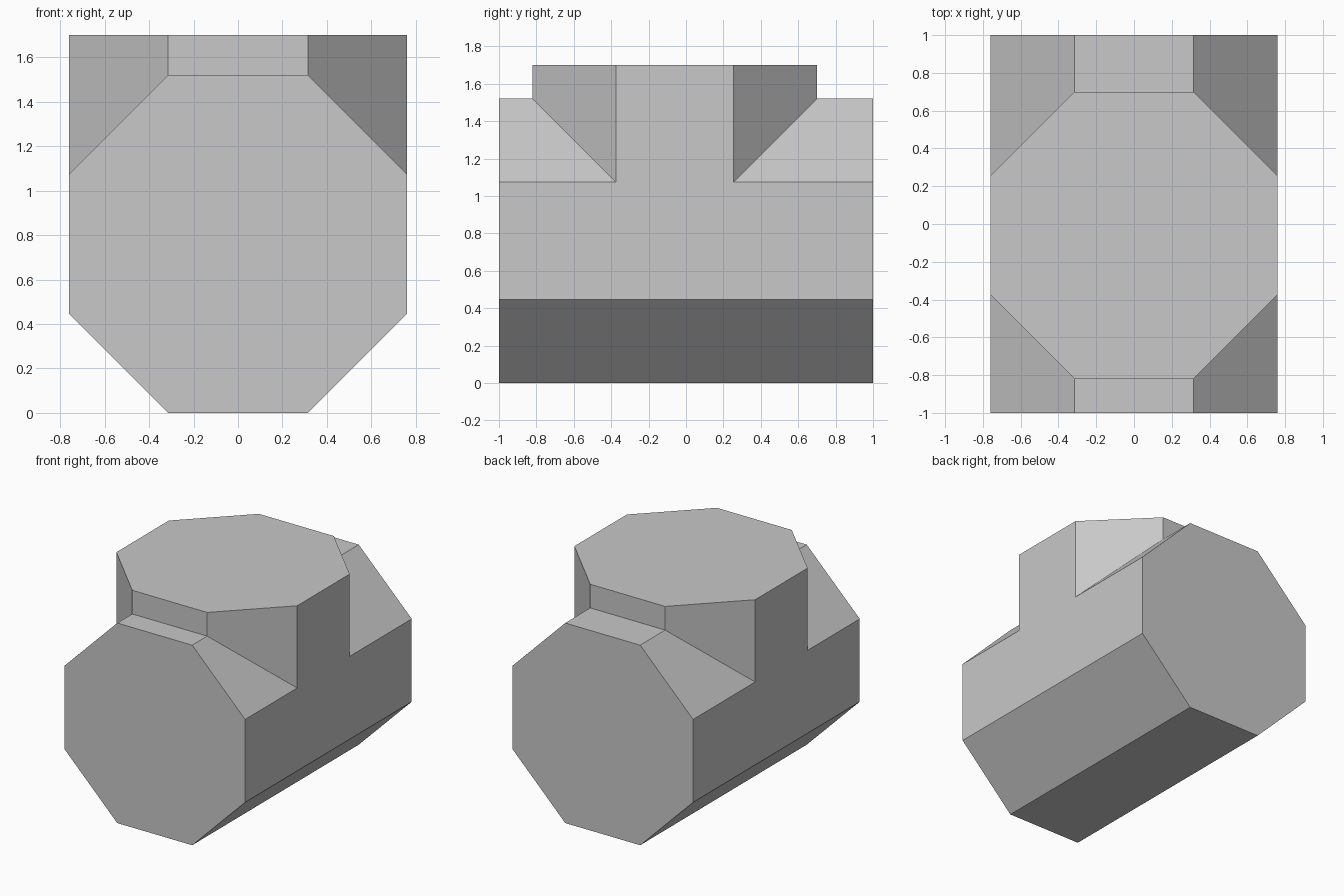
import bpy, bmesh, math
from mathutils import Matrix

cube = bpy.data.objects.get("Cube")
if cube:
    bpy.data.objects.remove(cube, do_unlink=True)

APOTHEM = 0.76      # half width across flats, shared by both prisms
LENGTH = 2.0
TOP = 1.70
TOWER_Y = -0.06

grey = bpy.data.materials.new("light grey")
grey.use_nodes = True
grey.diffuse_color = (0.58, 0.58, 0.58, 1)
grey.node_tree.nodes["Principled BSDF"].inputs["Base Color"].default_value = grey.diffuse_color


def octagon_prism(name, depth, placement):
    """Octagonal prism with flats facing the axes."""
    radius = APOTHEM / math.cos(math.pi / 8)
    bm = bmesh.new()
    bmesh.ops.create_cone(bm, cap_ends=True, segments=8, radius1=radius,
                          radius2=radius, depth=depth,
                          matrix=placement @ Matrix.Rotation(math.pi / 8, 4, "Z"))
    # Snap so that the flush sides are exactly coplanar
    for v in bm.verts:
        v.co = [round(c, 5) for c in v.co]
    bmesh.ops.recalc_face_normals(bm, faces=bm.faces)
    mesh = bpy.data.meshes.new(name)
    bm.to_mesh(mesh)
    bm.free()
    mesh.materials.append(grey)
    obj = bpy.data.objects.new(name, mesh)
    bpy.context.collection.objects.link(obj)
    return obj


# Lying prism, running front to back
body = octagon_prism("octagonal_body", LENGTH,
                     Matrix.Translation((0, 0, APOTHEM)) @ Matrix.Rotation(math.pi / 2, 4, "X"))

# Upright prism, rising from the axis of the body
tower = octagon_prism("upright_tower", TOP - APOTHEM,
                      Matrix.Translation((0, TOWER_Y, (TOP + APOTHEM) / 2)))

# Join the two into one solid
union = body.modifiers.new("join", "BOOLEAN")
union.operation = "UNION"
union.solver = "EXACT"
union.object = tower
bpy.context.view_layer.objects.active = body
body.select_set(True)
bpy.ops.object.modifier_apply(modifier=union.name)
bpy.data.objects.remove(tower, do_unlink=True)

# Merge the flush side faces
bm = bmesh.new()
bm.from_mesh(body.data)
bmesh.ops.remove_doubles(bm, verts=bm.verts, dist=0.0001)
bmesh.ops.dissolve_limit(bm, angle_limit=math.radians(1), verts=bm.verts, edges=bm.edges)
bm.to_mesh(body.data)
bm.free()
